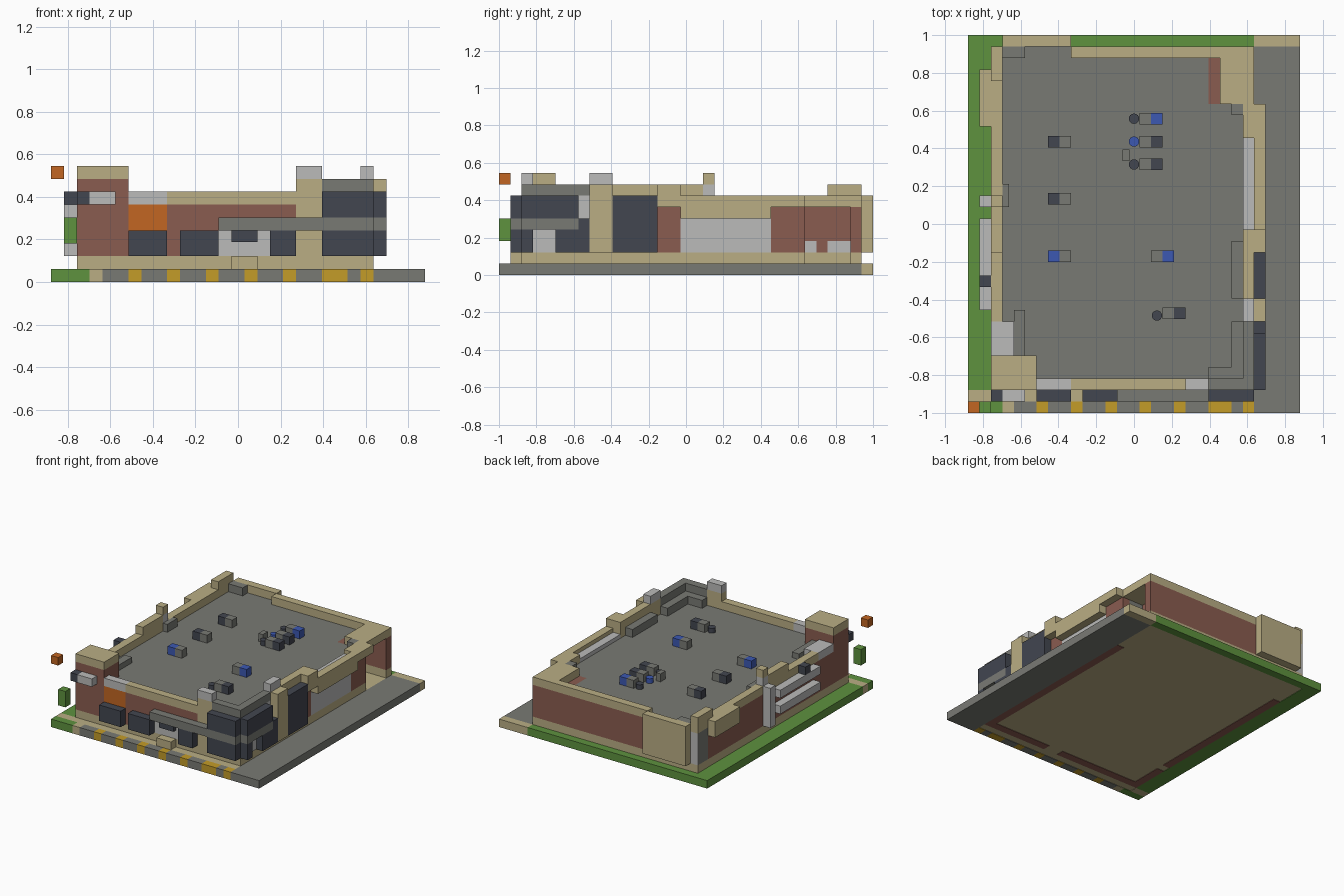
import bpy

cube = bpy.data.objects.get("Cube")
if cube:
    bpy.data.objects.remove(cube, do_unlink=True)

UNIT = 2 / 33  # one block of the building grid


def linear(c):
    c /= 255
    return c / 12.92 if c < 0.04 else ((c + 0.055) / 1.055) ** 2.4


def material(name, *rgb):
    mat = bpy.data.materials.new(name)
    mat.use_nodes = True
    colour = [linear(c) for c in rgb] + [1]
    mat.diffuse_color = colour
    mat.node_tree.nodes["Principled BSDF"].inputs["Base Color"].default_value = colour
    return mat


tan = material("tan stone", 186, 174, 132)
brick = material("red brick", 138, 92, 80)
grey = material("concrete grey", 121, 122, 116)
light = material("light grey", 187, 187, 186)
dark = material("dark glass", 66, 70, 80)
green = material("grass green", 94, 146, 62)
yellow = material("kerb yellow", 196, 156, 40)
orange = material("bright orange", 194, 102, 34)
blue = material("unit blue", 60, 88, 178)


def place(name, mat, x, y, z):
    """Name and colour the active mesh, moved from grid blocks to the frame."""
    obj = bpy.context.object
    obj.name = name
    obj.data.materials.append(mat)
    obj.location = ((x - 14.5) * UNIT, (y - 16.5) * UNIT, z * UNIT)
    return obj


def box(name, mat, x, y, z):
    """Block spanning the grid ranges x, y and z."""
    bpy.ops.mesh.primitive_cube_add(size=1)
    obj = place(name, mat, sum(x) / 2, sum(y) / 2, sum(z) / 2)
    obj.scale = [(b - a) * UNIT for a, b in (x, y, z)]
    bpy.ops.object.transform_apply(location=False, rotation=False, scale=True)


# Heights shared by many parts
GROUND, PLINTH, WALL, PARAPET, CAP = (0, 1), (1, 2), (2, 6), (6, 7), (7, 8)

# Ground slab
box("building_floor", tan, (2, 25), (1, 32), (0.05, 1))
box("left_lawn", green, (0, 2), (2, 33), GROUND)
box("front_lawn", green, (0, 3), (0, 1), GROUND)
box("lawn_path", tan, (0, 2), (1, 2), GROUND)
box("back_lawn", green, (2, 25), (32, 33), GROUND)
box("side_road", grey, (25, 29), (0, 32), GROUND)
box("road_end", tan, (25, 29), (32, 33), GROUND)
box("path_end", tan, (3, 4), (0, 1), GROUND)
yellow_spans = [(6, 7), (9, 10), (12, 13), (15, 16), (18, 19), (21, 23), (24, 25)]
edge = 4
for a, b in yellow_spans:
    box("kerb_grey", grey, (edge, a), (0, 1), GROUND)
    box("kerb_yellow", yellow, (a, b), (0, 1), GROUND)
    edge = b

# Wall footings on the underside
box("right_footing", brick, (24, 25), (2, 26), (0, 0.5))
box("front_right_footing", brick, (16, 24), (2, 3), (0, 0.5))
box("front_left_footing", brick, (2, 14), (2, 3), (0, 0.5))
box("left_front_footing", brick, (2, 3), (3, 7), (0, 0.5))
box("left_back_footing", brick, (2, 3), (8, 28), (0, 0.5))

# Solid core with the flat roof
box("roof_core", grey, (3, 24), (3, 27), (1, 6))
box("roof_core_back", grey, (3, 21), (27, 31), (1, 6))
box("roof_core_edge", grey, (3, 9), (31, 32), (2, 6))

# Plinth
box("front_plinth", tan, (2, 25), (2, 3), PLINTH)
box("left_plinth", tan, (2, 3), (3, 32), PLINTH)
box("right_plinth", tan, (24, 25), (3, 27), PLINTH)
box("back_plinth", tan, (3, 25), (31, 32), PLINTH)
box("recess_plinth", tan, (21, 22), (27, 31), PLINTH)
box("front_step", tan, (14, 16), (1, 2), PLINTH)

# Front wall
box("front_wall_left", brick, (6, 13), (2, 3), (2, 4))
box("front_wall_right", brick, (17, 19), (2, 3), (2, 4))
box("front_wall_upper", brick, (9, 19), (2, 3), (4, 6))
box("orange_sign", orange, (6, 9), (2, 3), (4, 6))
box("front_parapet_light", light, (6, 9), (2, 3), PARAPET)
box("front_parapet", tan, (9, 19), (2, 3), PARAPET)
box("front_door", light, (13, 17), (2, 3), (2, 4))
box("door_top", dark, (14, 16), (1.5, 2), (3.1, 4))
for span in [(6, 9), (10, 13), (17, 19)]:
    box("front_window", dark, span, (1, 2), (2, 4))
box("front_canopy", grey, (13, 25), (1, 2), (4, 5))
box("front_pillar", tan, (19, 21), (2, 3), (2, 8))
box("front_pillar_cap", light, (19, 21), (2, 3), (8, 9))

# Corner tower
box("tower", brick, (2, 6), (2, 5), (2, 8))
box("tower_cap", tan, (2, 6), (2, 5), (8, 9))
box("tower_lamp", dark, (2, 3), (1, 2), PARAPET)
box("tower_sign", light, (3, 5), (1, 2), PARAPET)
box("tower_roof_vent", light, (2, 4), (5, 8), PARAPET)
box("tower_roof_duct", grey, (4, 5), (5, 9), (6, 6.7))
box("floating_bush", green, (1, 2), (0, 1), (3, 5))
box("floating_marker", orange, (0, 1), (0, 1), (8, 9))

# Glazed corner
box("corner_wall_front", tan, (21, 25), (2, 3), (2, 7))
box("corner_wall_side", tan, (24, 25), (3, 8), (2, 5))
box("corner_wall_light", light, (24, 25), (3, 8), (5, 7))
for level in [(2, 4), (5, 7)]:
    box("corner_front_window", dark, (21, 25), (1, 2), level)
box("corner_side_window", dark, (25, 26), (2, 7), (5, 7))
box("corner_low_window_front", dark, (25, 26), (2, 3), (2, 4))
box("corner_low_window_back", dark, (25, 26), (5, 8), (2, 4))
box("corner_side_door", light, (25, 25.1), (3, 5), (2, 4))
box("side_canopy", grey, (25, 26), (2, 7), (4, 5))
box("side_canopy_end", dark, (25, 26), (7, 8), (4, 5))
box("corner_cap_front", grey, (21, 25), (2, 3), CAP)
box("corner_cap_side", grey, (24, 25), (3, 8), CAP)
box("corner_step_front", grey, (21, 24), (3, 4), PARAPET)
box("corner_step_side", grey, (23, 24), (4, 8), PARAPET)

# Right wall
box("side_pillar", tan, (24, 26), (8, 10), (2, 8))
box("side_pillar_cap", light, (24, 25), (8, 10), (8, 9))
box("tall_window", dark, (25, 26), (10, 14), (2, 7))
box("tall_window_wall", tan, (24, 25), (10, 14), (2, 8))
box("right_wall_front", brick, (24, 25), (14, 16), WALL)
box("right_block", tan, (24, 26), (14, 16), (6, 8))
box("side_panel", light, (24, 25), (16, 24), (2, 6.5))
box("panel_awning", tan, (25, 26), (16, 24), (5, 7))
box("right_wall_back", brick, (24, 25), (24, 27), WALL)
box("right_parapet", tan, (24, 26), (24, 27), PARAPET)
box("right_roof_duct", grey, (23, 24), (10, 15), PARAPET)
box("right_roof_box", grey, (23, 24), (26, 27), PARAPET)

# Recessed back entrance
box("recess_wall", brick, (21, 22), (27, 31), WALL)
box("recess_canopy", tan, (22, 25), (27, 31), PARAPET)
for span in [(27, 28), (29, 31)]:
    box("recess_door", light, (22, 22.1), span, (2, 3))

# Back wall
box("back_wall", brick, (9, 25), (31, 32), WALL)
box("back_parapet", tan, (9, 25), (31, 32), PARAPET)
box("back_bay", tan, (3, 9), (32, 33), (2, 7))

# Left wall
box("left_wall", brick, (2, 3), (5, 30), WALL)
box("left_back_panel", grey, (2, 3), (30, 31.9), WALL)
box("left_back_strip", light, (2, 3), (31.9, 32), WALL)
box("left_parapet", tan, (2, 3), (8, 32), PARAPET)
box("left_parapet_raised", tan, (2, 3), (14, 18), CAP)
box("left_corner_cap", tan, (2, 3), (29, 32), CAP)
box("corner_roof_box", grey, (3, 5), (31, 32), PARAPET)
box("left_bay", tan, (1, 2), (25, 30), (5, 7))
box("chimney", light, (1, 2), (18, 19), (2, 7))
box("chimney_neck", light, (2, 3), (18, 19), CAP)
box("chimney_cap", tan, (2, 3), (18, 19), (8, 9))
box("chimney_box", grey, (3, 3.6), (18, 20), PARAPET)
for level in [(3, 4), (5, 6)]:
    box("left_ledge", light, (1, 2), (9, 17), level)
box("left_lamp", dark, (1, 2), (11, 12), PARAPET)

# Rooftop units: a start column, a row, then the two half colours
units = [
    (7, 23, dark, grey), (7, 18, dark, grey), (7, 13, blue, grey),
    (15, 25, grey, blue), (15, 23, grey, dark), (15, 21, grey, dark),
    (16, 13, grey, blue), (17, 8, grey, dark),
]
for col, row, first, second in units:
    row += 0.2
    box("roof_unit_left", first, (col, col + 1), (row, row + 1), PARAPET)
    box("roof_unit_right", second, (col + 1, col + 2), (row, row + 1), PARAPET)
box("roof_hatch", grey, (13.5, 14.1), (22, 23), PARAPET)

# Round fans beside the units
for col, row, mat in [(14.5, 25.7, dark), (14.5, 23.7, blue),
                      (14.5, 21.7, dark), (16.5, 8.5, dark)]:
    bpy.ops.mesh.primitive_cylinder_add(vertices=16, radius=UNIT * 0.45, depth=UNIT * 0.6)
    place("roof_fan", mat, col, row, 6.3)
    bpy.ops.object.shade_smooth_by_angle()
